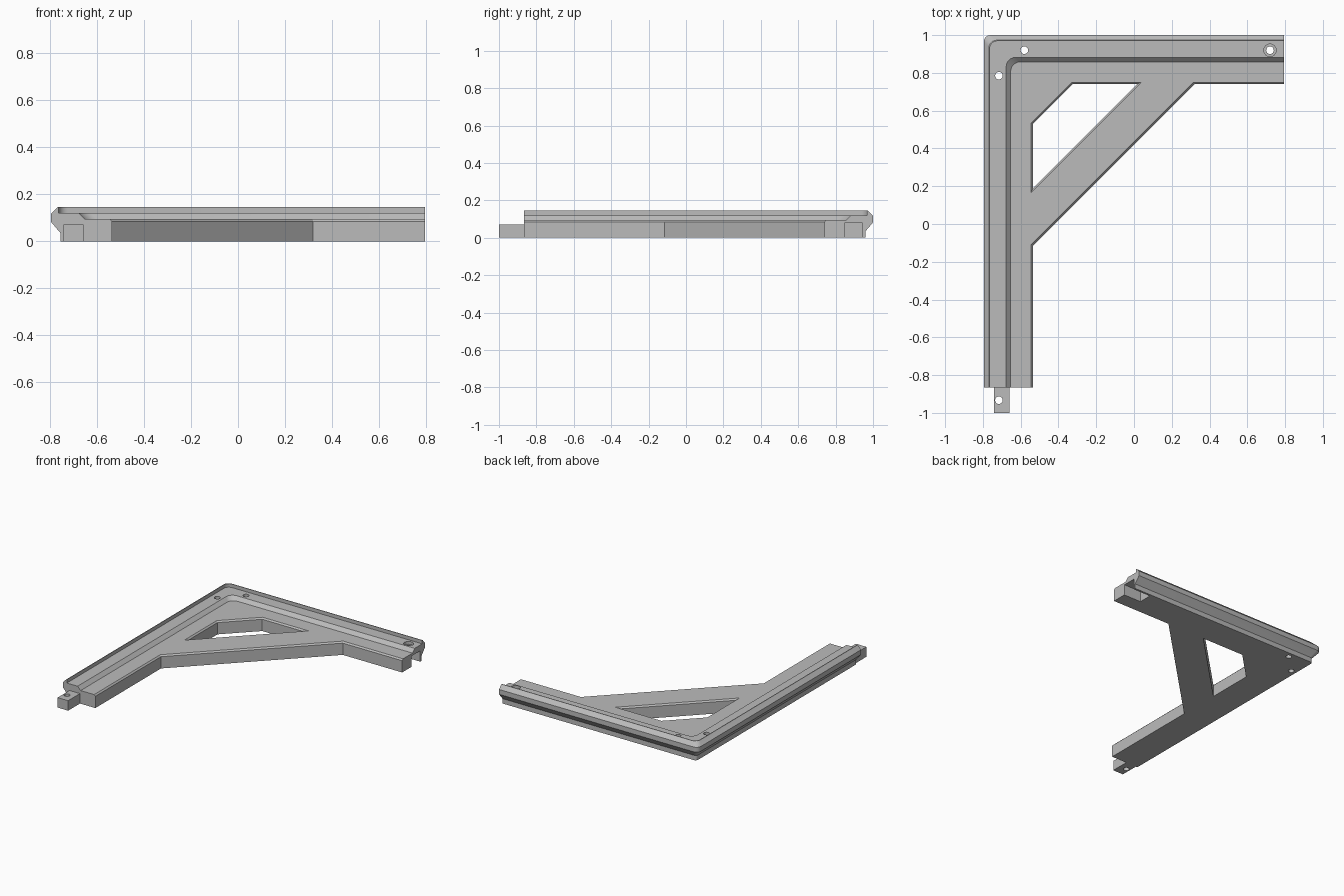
import bpy, bmesh, math
from mathutils import Vector

if "Cube" in bpy.data.objects:
    bpy.data.objects.remove(bpy.data.objects["Cube"])

LEFT, RIGHT, BACK, END = -0.795, 0.795, 1.0, -0.865
PLATE = 0.095

grey = bpy.data.materials.new("plain grey")
grey.use_nodes = True
grey.diffuse_color = (0.5, 0.5, 0.5, 1)
grey.node_tree.nodes["Principled BSDF"].inputs["Base Color"].default_value = (0.5, 0.5, 0.5, 1)


def finish(name, bm):
    bmesh.ops.recalc_face_normals(bm, faces=bm.faces)
    mesh = bpy.data.meshes.new(name)
    bm.to_mesh(mesh)
    bm.free()
    mesh.materials.append(grey)
    obj = bpy.data.objects.new(name, mesh)
    bpy.context.collection.objects.link(obj)
    return obj


def prism(name, outline, z0, z1):
    bm = bmesh.new()
    low = [bm.verts.new((x, y, z0)) for x, y in outline]
    top = [bm.verts.new((x, y, z1)) for x, y in outline]
    bm.faces.new(low)
    bm.faces.new(top)
    for i in range(len(low)):
        j = (i + 1) % len(low)
        bm.faces.new((low[i], low[j], top[j], top[i]))
    return finish(name, bm)


def box(name, x0, x1, y0, y1, z0, z1):
    return prism(name, [(x0, y0), (x1, y0), (x1, y1), (x0, y1)], z0, z1)


def disc(name, x, y, r, z0, z1, n=24):
    ring = [(x + r * math.cos(math.tau * i / n), y + r * math.sin(math.tau * i / n)) for i in range(n)]
    return prism(name, ring, z0, z1)


def combine(target, other, operation):
    """Boolean the other solid into the target and discard it."""
    mod = target.modifiers.new("join", "BOOLEAN")
    mod.object, mod.operation, mod.solver = other, operation, "EXACT"
    bpy.context.view_layer.update()
    graph = bpy.context.evaluated_depsgraph_get()
    mesh = bpy.data.meshes.new_from_object(target.evaluated_get(graph))
    target.modifiers.clear()
    target.data = mesh
    bpy.data.objects.remove(other)


# Lipped rail: section of (inset from outer edge, height, corner radius)
section = [(0.04, 0, 0.02), (0.04, 0.035, 0.02), (0, 0.082, 0.035), (0, 0.117, 0.035),
           (0.027, 0.145, 0.04), (0.032, 0.145, 0.04), (0.032, 0.12, 0.04),
           (0.118, 0.12, 0.05), (0.142, PLATE, 0.05), (0.142, 0, 0.05)]
STEPS = 6
bm = bmesh.new()
rows = []
for d, z, r in section:
    x, y = LEFT + d, BACK - d
    path = [(x, END)]
    for k in range(STEPS + 1):
        a = math.pi - math.pi / 2 * k / STEPS
        path.append((x + r + r * math.cos(a), y - r + r * math.sin(a)))
    path.append((RIGHT, y))
    rows.append([bm.verts.new((px, py, z)) for px, py in path])
for i, row in enumerate(rows):
    nxt = rows[(i + 1) % len(rows)]
    for k in range(len(row) - 1):
        bm.faces.new((row[k], row[k + 1], nxt[k + 1], nxt[k]))
bm.faces.new([row[0] for row in rows])
bm.faces.new([row[-1] for row in rows])
bracket = finish("corner_bracket", bm)

# Web plate with diagonal brace and window
IX, IY = -0.535, 0.74
plate = prism("web_plate", [(LEFT + 0.1, END), (IX, END), (IX, -0.115), (0.32, IY), (RIGHT, IY),
                            (RIGHT, BACK - 0.1), (LEFT + 0.1, BACK - 0.1)], 0, PLATE)
window = prism("window_cutter", [(IX, 0.19), (0.015, IY), (-0.325, IY), (IX, 0.53)], -0.1, 0.2)
combine(plate, window, "DIFFERENCE")

# Chamfer the inner top edges of the plate
bm = bmesh.new()
bm.from_mesh(plate.data)
edges = []
for e in bm.edges:
    mid = (e.verts[0].co + e.verts[1].co) / 2
    if (all(v.co.z > PLATE - 0.001 for v in e.verts) and len(e.link_faces) == 2
            and e.calc_face_angle() > 1 and -0.6 < mid.x < 0.79 and -0.86 < mid.y < 0.8):
        edges.append(e)
bmesh.ops.bevel(bm, geom=edges, offset=0.01, segments=1, affect="EDGES")
bm.to_mesh(plate.data)
bm.free()
combine(bracket, plate, "UNION")

# Connecting tongue and matching socket
combine(bracket, box("tongue", -0.742, -0.658, -1.0, END + 0.02, 0, 0.072), "UNION")
combine(bracket, box("socket_cutter", 0.655, 0.9, 0.847, 0.945, -0.1, 0.078), "DIFFERENCE")

# Pin holes and the screw recess
for x, y in [(-0.58, 0.92), (-0.715, 0.785), (-0.715, -0.933), (0.72, 0.92)]:
    combine(bracket, disc("hole_cutter", x, y, 0.02, -0.1, 0.3), "DIFFERENCE")
combine(bracket, disc("recess_cutter", 0.72, 0.92, 0.033, 0.1, 0.3), "DIFFERENCE")

# Smooth only the rounded corners and holes
bpy.ops.object.select_all(action="DESELECT")
bpy.context.view_layer.objects.active = bracket
bracket.select_set(True)
bpy.ops.object.shade_smooth_by_angle(angle=math.radians(25))
